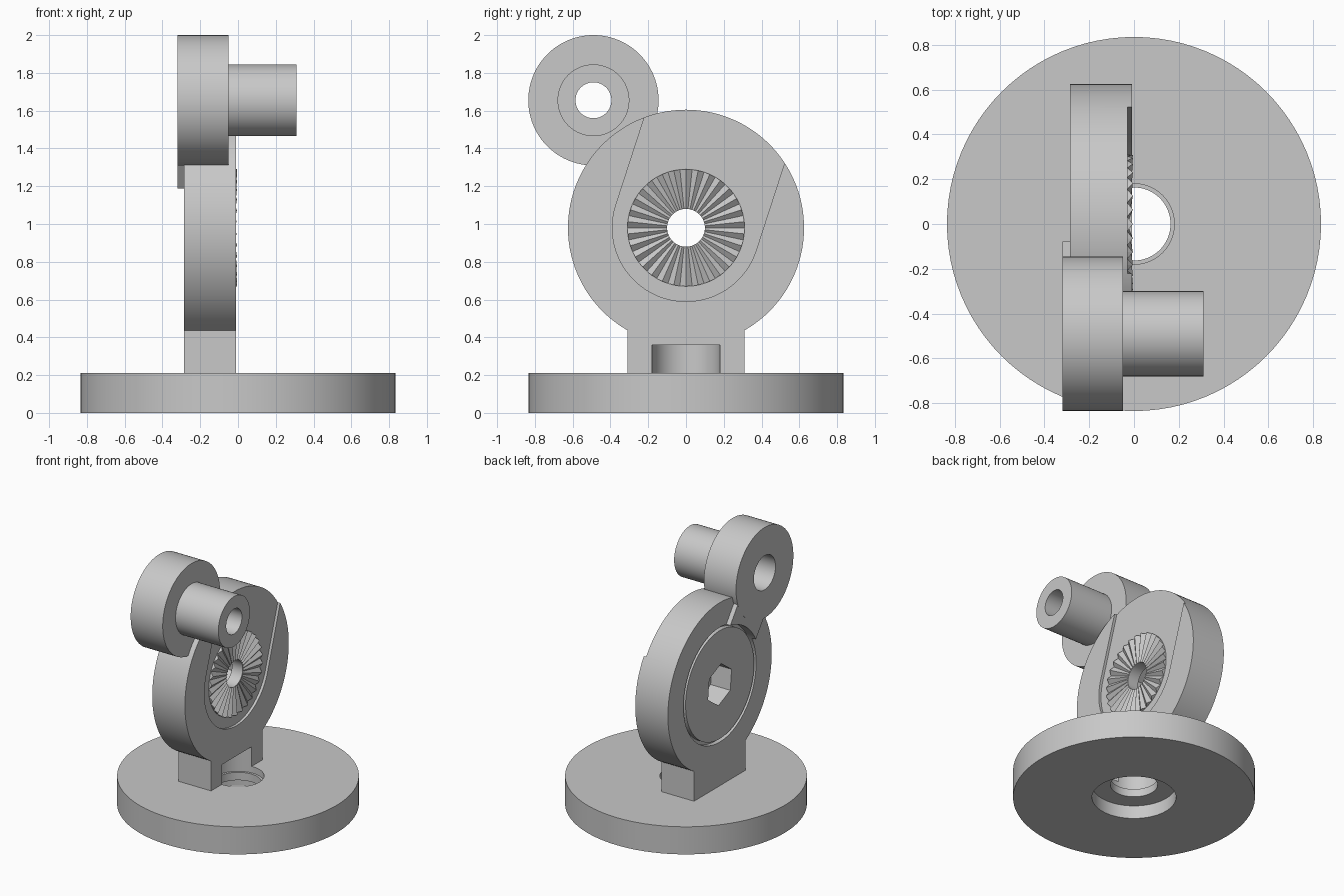
import bpy, bmesh
from math import sin, cos, pi, radians, sqrt, asin
from mathutils import Matrix, Vector

old = bpy.data.objects.get("Cube")
if old:
    bpy.data.objects.remove(old, do_unlink=True)

grey = bpy.data.materials.new("plain grey")
grey.use_nodes = True
colour = (0.58, 0.58, 0.58, 1)
grey.diffuse_color = colour
grey.node_tree.nodes["Principled BSDF"].inputs["Base Color"].default_value = colour

SIDES = 96
HUB_Z = 0.98                      # height of the pivot axis
BACK, FRONT = -0.285, -0.01       # faces of the housing across x
FLOOR = -0.03                     # floor of the shallow slot
ARM_ANGLE = radians(126)          # direction of the arm in the y-z plane
SLOT_ANGLE = radians(72)          # direction in which the slot opens


def finish(name, bm):
    bmesh.ops.remove_doubles(bm, verts=bm.verts, dist=1e-5)
    bmesh.ops.recalc_face_normals(bm, faces=bm.faces)
    mesh = bpy.data.meshes.new(name)
    bm.to_mesh(mesh)
    bm.free()
    mesh.materials.append(grey)
    obj = bpy.data.objects.new(name, mesh)
    bpy.context.collection.objects.link(obj)
    return obj


def arc(radius, start, end, steps, cy=0, cz=HUB_Z):
    angles = [start + (end - start) * i / steps for i in range(steps + 1)]
    return [(cy + radius * cos(a), cz + radius * sin(a)) for a in angles]


def prism(name, outline, x0, x1):
    """Extrude a y-z outline along x."""
    bm = bmesh.new()
    face = bm.faces.new([bm.verts.new((x0, y, z)) for y, z in outline])
    moved = bmesh.ops.extrude_face_region(bm, geom=[face])["geom"]
    verts = [v for v in moved if isinstance(v, bmesh.types.BMVert)]
    bmesh.ops.translate(bm, verts=verts, vec=(x1 - x0, 0, 0))
    return finish(name, bm)


def disc(name, radius, x0, x1):
    return prism(name, arc(radius, 0, 2 * pi, SIDES)[:-1], x0, x1)


def lathe(name, profile, along_x=True, centre=(0, 0, 0)):
    """Revolve a closed (radius, height) profile about z, or about x."""
    bm = bmesh.new()
    verts = [bm.verts.new((r, 0, h)) for r, h in profile]
    edges = [bm.edges.new((verts[i - 1], v)) for i, v in enumerate(verts)]
    bmesh.ops.spin(bm, geom=verts + edges, cent=(0, 0, 0), axis=(0, 0, 1),
                   angle=2 * pi, steps=SIDES, use_merge=True)
    if along_x:
        bmesh.ops.transform(bm, matrix=Matrix.Rotation(pi / 2, 4, 'Y'), verts=bm.verts)
    bmesh.ops.translate(bm, verts=bm.verts, vec=centre)
    return finish(name, bm)


def cut(obj, cutter):
    cutter.hide_render = True
    mod = obj.modifiers.new("cut", 'BOOLEAN')
    mod.operation, mod.solver, mod.object = 'DIFFERENCE', 'EXACT', cutter
    bpy.context.view_layer.objects.active = obj
    bpy.ops.object.modifier_apply(modifier=mod.name)
    bpy.data.objects.remove(cutter, do_unlink=True)


# Round base with stepped centre hole
base = lathe("base", [(0.18, 0.21), (0.835, 0.21), (0.835, 0), (0.29, 0),
                      (0.29, 0.1), (0.163, 0.1), (0.163, 0.16), (0.18, 0.16)],
             along_x=False)

# Upright housing: round head on a square neck
neck = asin(0.31 / 0.625)
outline = [(-0.31, 0.2), (0.31, 0.2)] + arc(0.625, neck - pi / 2, 1.5 * pi - neck, SIDES)
housing = prism("housing", outline, BACK, FRONT)

# Shallow slot on one face, open at the rim
slot = arc(0.39, SLOT_ANGLE + pi / 2, SLOT_ANGLE + 1.5 * pi, 48)
reach = Vector((cos(SLOT_ANGLE), sin(SLOT_ANGLE))) * 0.8
slot += [(y + reach.x, z + reach.y) for y, z in (slot[-1], slot[0])]
cut(housing, prism("slot_cutter", slot, FLOOR, 0.2))

# Stepped bore for the hub, and the round relief above the base hole
cut(housing, disc("pocket_cutter", 0.437, -0.4, -0.25))
cut(housing, disc("bore_cutter", 0.383, -0.4, 0.2))
cut(housing, lathe("relief_cutter", [(0, 0.1), (0.18, 0.1), (0.18, 0.36), (0, 0.36)],
                   along_x=False))

# Flanged hub with a hexagonal socket
hub = lathe("hub", [(0.1, FLOOR), (0.385, FLOOR), (0.385, -0.25), (0.412, -0.25),
                    (0.412, BACK), (0.1, BACK)], centre=(0, 0, HUB_Z))
hexagon = arc(0.155, ARM_ANGLE + pi / 6, ARM_ANGLE + pi / 6 + 2 * pi, 6)[:-1]
cut(hub, prism("socket_cutter", hexagon, -0.4, -0.12))

# Ring of radial locking teeth on the hub
TEETH = 30
bm = bmesh.new()
rings = []
for radius, height in ((0.1, 0.008), (0.31, 0.025), (0.31, 0)):
    rings.append([bm.verts.new((FLOOR + height * (i % 2), y, z)) for i, (y, z)
                  in enumerate(arc(radius, 0, 2 * pi, 2 * TEETH)[:-1])])
for inner, outer in zip(rings, rings[1:]):
    for i in range(2 * TEETH):
        bm.faces.new((inner[i - 1], inner[i], outer[i], outer[i - 1]))
bmesh.ops.dissolve_degenerate(bm, dist=1e-5, edges=bm.edges)
locking_teeth = finish("locking_teeth", bm)

# Roller head with long bored boss
roller = lathe("roller_head", [(0.095, 0.31), (0.19, 0.31), (0.19, -0.05), (0.345, -0.05),
                               (0.345, -0.32), (0.13, -0.32), (0.13, -0.08), (0.095, -0.08)],
               centre=(0, -0.49, 1.655))

# Flat arm joining the roller head to the rim of the hub
spread = asin(0.19 / 0.437)
arm_outline = arc(0.437, ARM_ANGLE - spread, ARM_ANGLE + spread, 24)
far = sqrt(0.62 ** 2 + 0.19 ** 2)
far_spread = asin(0.19 / far)
arm_outline += arc(far, ARM_ANGLE + far_spread, ARM_ANGLE - far_spread, 1)
arm = prism("arm", arm_outline, -0.3195, -0.28)

# Smooth the round walls, keep every sharp edge
for obj in (base, housing, hub, roller, arm):
    bpy.ops.object.select_all(action='DESELECT')
    obj.select_set(True)
    bpy.context.view_layer.objects.active = obj
    bpy.ops.object.shade_smooth_by_angle(angle=radians(30))
